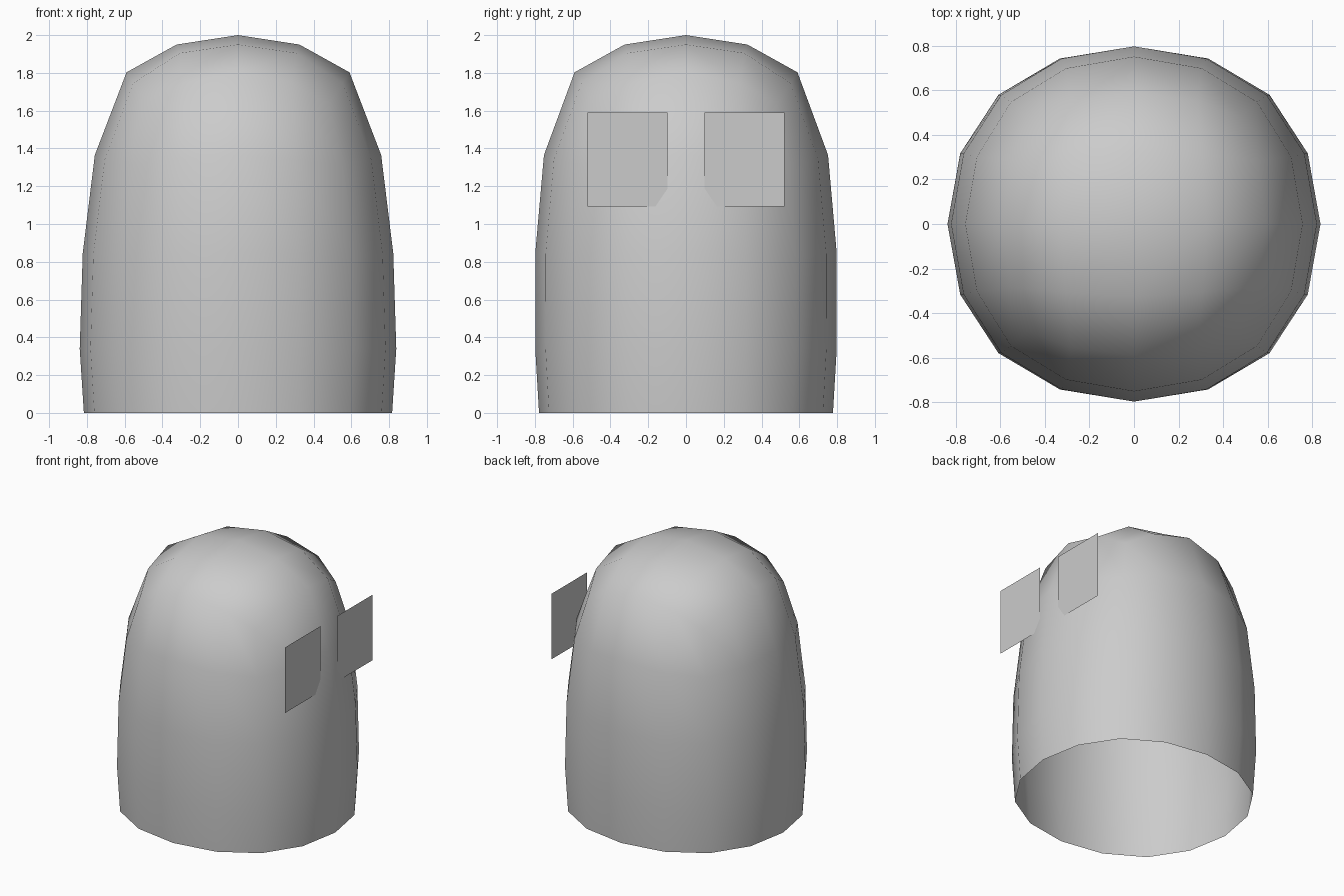
import bpy, bmesh

if "Cube" in bpy.data.objects:
    bpy.data.objects.remove(bpy.data.objects["Cube"])


def make_object(name, bm):
    mesh = bpy.data.meshes.new(name)
    bm.to_mesh(mesh)
    bm.free()
    obj = bpy.data.objects.new(name, mesh)
    bpy.context.collection.objects.link(obj)
    return obj


def lerp_table(v, xs, ys):
    v = min(max(v, xs[0]), xs[-1])
    for i in range(len(xs) - 1):
        if v <= xs[i + 1]:
            f = (v - xs[i]) / (xs[i + 1] - xs[i])
            return ys[i] + f * (ys[i + 1] - ys[i])
    return ys[-1]


# Body: open-bottomed tapered box, subdivided into a rounded dome shell
bm = bmesh.new()
bmesh.ops.create_cube(bm, size=2)
bmesh.ops.delete(bm, geom=[f for f in bm.faces if f.normal.z < -0.5], context='FACES_ONLY')
for v in bm.verts:
    top = v.co.z > 0
    v.co.x *= 0.98 if top else 0.89
    v.co.y *= 0.96 if top else 0.85
    v.co.z = 2.17 if top else 0.0
body = make_object("dome_body", bm)
sub = body.modifiers.new("rounding", 'SUBSURF')
sub.levels = sub.render_levels = 2
bpy.context.view_layer.objects.active = body
body.select_set(True)
bpy.ops.object.modifier_apply(modifier=sub.name)

# Fit the dome's height and both half-widths to the side profile, bottom to top
Z = [0, 0.34, 0.845, 1.365, 1.803, 1.95, 2.0]
WX = [0.816, 0.838, 0.822, 0.758, 0.59, 0.325]
WY = [0.778, 0.798, 0.798, 0.752, 0.59, 0.325]
verts = body.data.vertices
col_x = sorted([v.co.copy() for v in verts if abs(v.co.y) < 1e-4 and v.co.x > -1e-4], key=lambda c: c.z)
col_y = sorted([v.co.copy() for v in verts if abs(v.co.x) < 1e-4 and v.co.y > -1e-4], key=lambda c: c.z)
rows = [c.z for c in col_x]
sx = [w / c.x for w, c in zip(WX, col_x)]
sy = [w / c.y for w, c in zip(WY, col_y)]
sx.append(sx[-1])
sy.append(sy[-1])
for v in verts:
    z = v.co.z
    v.co.x *= lerp_table(z, rows, sx)
    v.co.y *= lerp_table(z, rows, sy)
    v.co.z = lerp_table(z, rows, Z)
bpy.ops.object.shade_smooth()

# Eyes: two flat upright panels on the +x side
for side, label in ((-1, "eye_panel_a"), (1, "eye_panel_b")):
    bm = bmesh.new()
    y0, y1 = sorted((side * 0.097, side * 0.522))
    corners = [(y0, 1.093), (y1, 1.093), (y1, 1.59), (y0, 1.59)]
    bm.faces.new([bm.verts.new((0.762, y, z)) for y, z in corners])
    make_object(label, bm)
